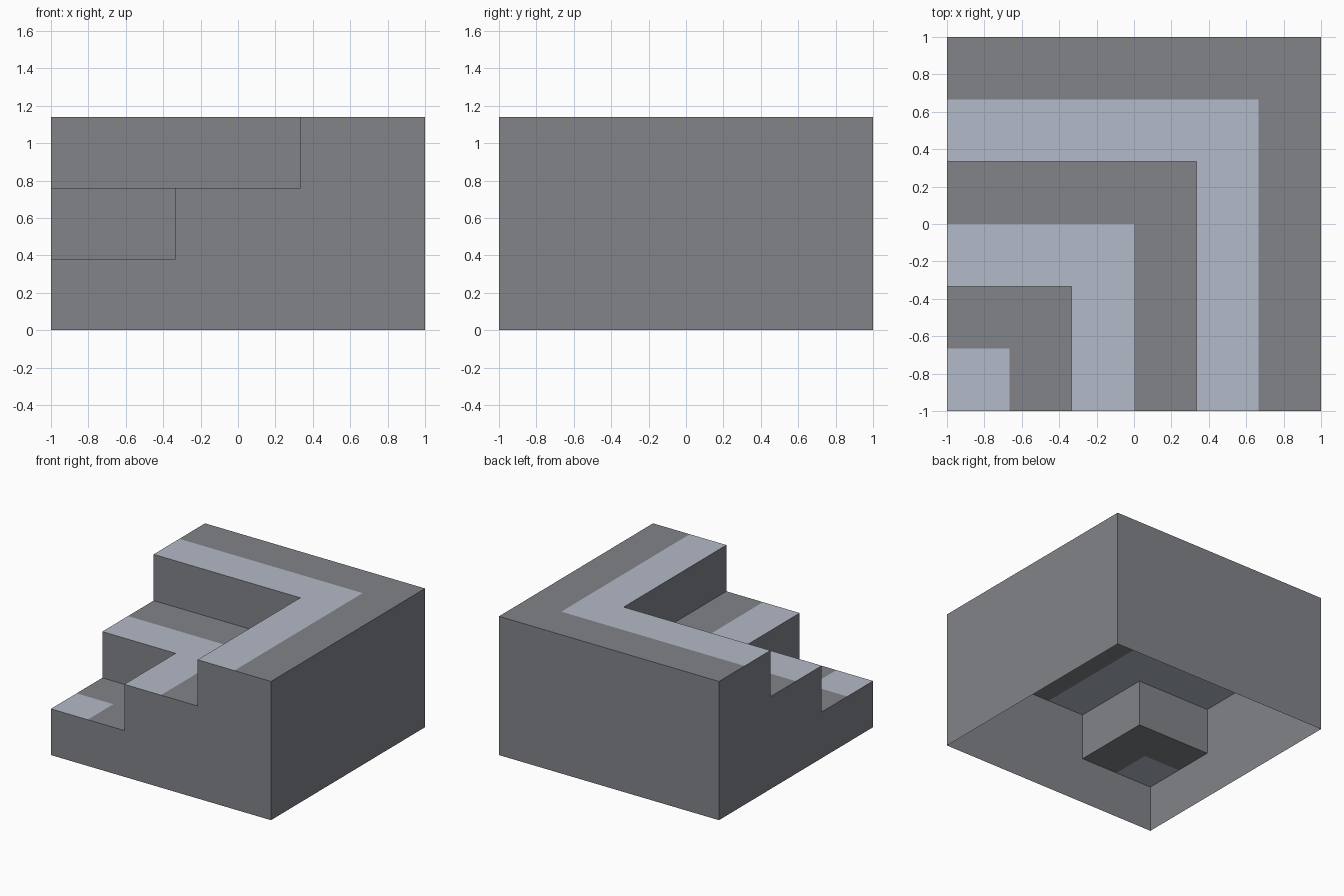
import bpy
import bmesh

cube = bpy.data.objects.get("Cube")
if cube:
    bpy.data.objects.remove(cube, do_unlink=True)

RISE = 0.38      # height of one step
BAND = 1 / 3     # width of half a tread


def material(name, colour):
    mat = bpy.data.materials.new(name)
    mat.use_nodes = True
    mat.diffuse_color = colour
    mat.node_tree.nodes["Principled BSDF"].inputs["Base Color"].default_value = colour
    return mat


GREY = material("stone grey", (0.22, 0.23, 0.25, 1))
PALE = material("pale blue grey", (0.45, 0.49, 0.58, 1))

bm = bmesh.new()


def face(points, index=0):
    bm.faces.new([bm.verts.new(p) for p in points]).material_index = index


def mirrored_wall(points):
    """Add a wall and its twin reflected across the corner diagonal."""
    face(points)
    face([(y, x, z) for x, y, z in reversed(points)])


# Treads: L-shaped bands around the front corner, alternately pale and grey
for i in range(6):
    a, b = -1 + i * BAND, -1 + (i + 1) * BAND
    z = RISE * (i // 2 + 1)
    if i == 0:
        face([(-1, -1, z), (b, -1, z), (b, b, z), (-1, b, z)], 1)
    else:
        face([(a, -1, z), (b, -1, z), (b, b, z),
              (-1, b, z), (-1, a, z), (a, a, z)], (i + 1) % 2)

# Risers between the treads
for i in (1, 2):
    e = -1 + 2 * i * BAND
    low, high = RISE * i, RISE * (i + 1)
    mirrored_wall([(-1, e, low), (e, e, low), (e, e, high), (-1, e, high)])

# Stepped side walls, then the plain outer walls; the underside stays open
profile = [(-1, -1, 0), (1, -1, 0)]
for i in (3, 2, 1):
    profile += [(-1 + 2 * i * BAND, -1, RISE * i),
                (-1 + 2 * (i - 1) * BAND, -1, RISE * i)]
mirrored_wall(profile)
top = 3 * RISE
mirrored_wall([(1, 1, 0), (-1, 1, 0), (-1, 1, top), (1, 1, top)])

bmesh.ops.remove_doubles(bm, verts=bm.verts, dist=0.0001)
mesh = bpy.data.meshes.new("corner_stairs")
bm.to_mesh(mesh)
bm.free()
mesh.materials.append(GREY)
mesh.materials.append(PALE)
bpy.context.collection.objects.link(bpy.data.objects.new("corner_stairs", mesh))
